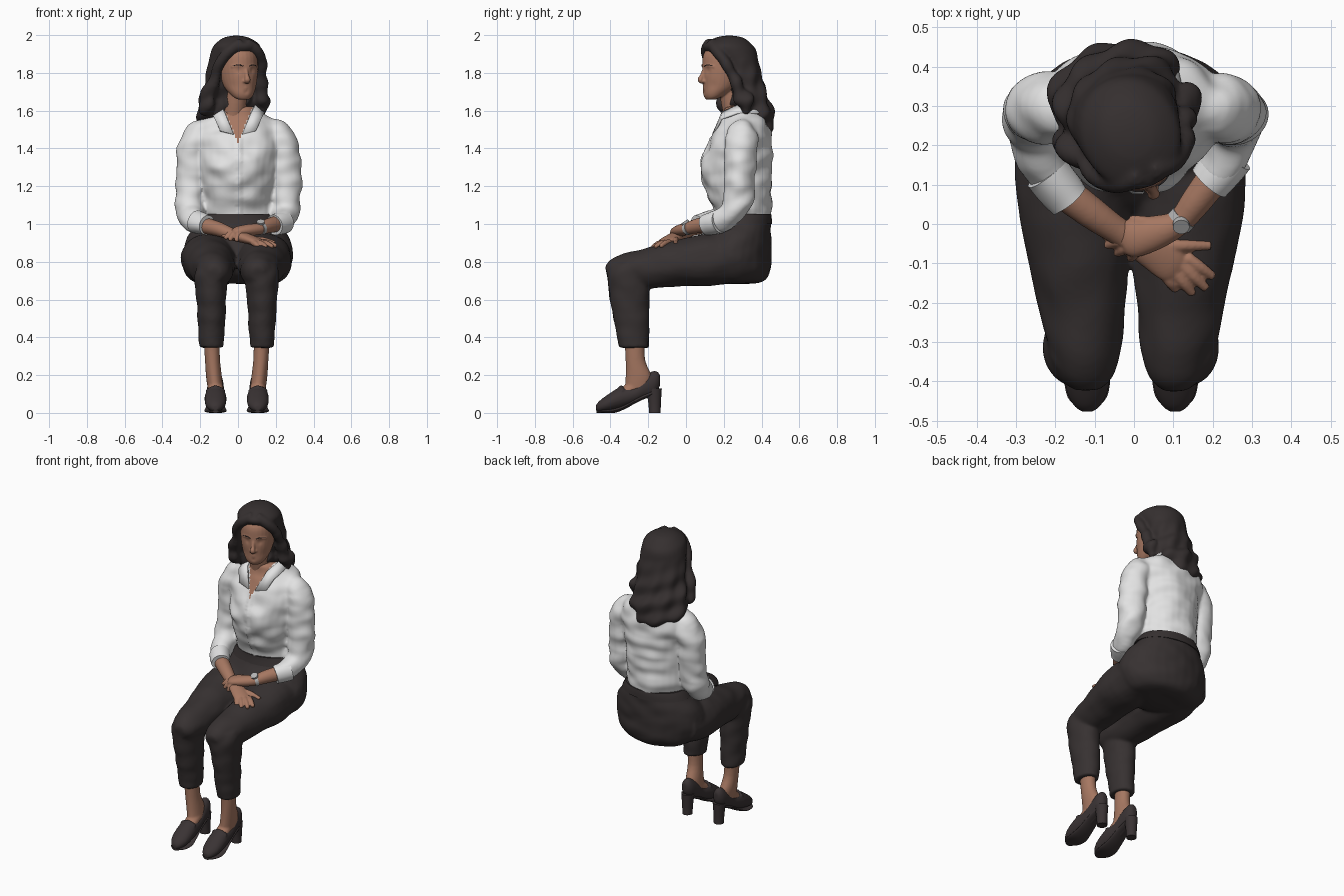
import bpy, bmesh, math
from mathutils import Vector, Matrix, noise

X, Y, Z = Vector((1, 0, 0)), Vector((0, 1, 0)), Vector((0, 0, 1))


def material(name, *rgb):
    m = bpy.data.materials.new(name)
    m.diffuse_color = (*rgb, 1)
    return m


SKIN = material("skin", 0.38, 0.185, 0.12)
SHIRT = material("white cloth", 0.76, 0.76, 0.76)
HAIR = material("dark hair", 0.036, 0.029, 0.029)
TROUSER = material("dark cloth", 0.038, 0.031, 0.031)
SHOE = material("dark leather", 0.042, 0.033, 0.034)
METAL = material("grey metal", 0.45, 0.45, 0.45)


def smooth_path(pts, steps=4):
    out = []
    for i in range(len(pts) - 1):
        p0, p1 = pts[max(i - 1, 0)], pts[i]
        p2, p3 = pts[i + 1], pts[min(i + 2, len(pts) - 1)]
        for k in range(steps):
            t = k / steps
            out.append([0.5 * (2 * b + (c - a) * t + (2 * a - 5 * b + 4 * c - d) * t * t
                               + (3 * b - a - 3 * c + d) * t ** 3)
                        for a, b, c, d in zip(p0, p1, p2, p3)])
    return out + [list(pts[-1])]


def tube(bm, pts, ref=Z, tan=None, n=28):
    """Loft of ellipses; pts are (x, y, z, half width[, half height]), ref is the height axis."""
    path = smooth_path([tuple(p) if len(p) == 5 else (*p, p[3]) for p in pts])
    rings = []
    for i, p in enumerate(path):
        a, b = path[max(i - 1, 0)], path[min(i + 1, len(path) - 1)]
        t = tan or (Vector(b[:3]) - Vector(a[:3])).normalized()
        up = (ref - t * ref.dot(t)).normalized()
        side = t.cross(up)
        c = Vector(p[:3])
        rings.append([bm.verts.new(c + side * p[3] * math.cos(2 * math.pi * j / n)
                                   + up * p[4] * math.sin(2 * math.pi * j / n)) for j in range(n)])
    for r, q in zip(rings, rings[1:]):
        for j in range(n):
            bm.faces.new((r[j], r[(j + 1) % n], q[(j + 1) % n], q[j]))
    bm.faces.new(rings[0])
    bm.faces.new(rings[-1])


def stack(rows, x=0):
    """Horizontal sections given as (z, y, half width, half depth)."""
    return ([(x, y, z, w, h) for z, y, w, h in rows], Y, Z)


def part(name, mat, tubes, voxel=0, smooth=0, sculpt=None, matrix=None):
    bm = bmesh.new()
    for t in tubes:
        tube(bm, *t)
    bmesh.ops.recalc_face_normals(bm, faces=bm.faces)
    return finish(name, mat, bm, voxel, smooth, sculpt, matrix)


def finish(name, mat, bm, voxel=0, smooth=0, sculpt=None, matrix=None):
    me = bpy.data.meshes.new(name)
    bm.to_mesh(me)
    bm.free()
    ob = bpy.data.objects.new(name, me)
    bpy.context.collection.objects.link(ob)
    if voxel:  # fuse the lofts into one skin
        m = ob.modifiers.new("fuse", 'REMESH')
        m.mode, m.voxel_size = 'VOXEL', voxel
        if smooth:
            s = ob.modifiers.new("soften", 'SMOOTH')
            s.factor, s.iterations = 0.5, smooth
        dg = bpy.context.evaluated_depsgraph_get()
        me = bpy.data.meshes.new_from_object(ob.evaluated_get(dg))
        ob.modifiers.clear()
        ob.data = me
    if sculpt:
        moved = [v.co + sculpt(v.co.copy(), v.normal.copy()) for v in me.vertices]
        for v, co in zip(me.vertices, moved):
            v.co = co
    if matrix:
        me.transform(matrix)
    me.materials.clear()
    me.materials.append(mat)
    me.shade_smooth()
    if not voxel:
        me.set_sharp_from_angle(angle=0.8)
    return ob


def bump(co, x, y, z, r):
    return math.exp(-(co - Vector((x, y, z))).length_squared / (r * r))


def cloth(amount):
    return lambda co, n: n * amount * noise.noise(Vector((co.x * 9, co.y * 9, co.z * 15)))


# head and hair are built facing -y, then turned
TURN = Matrix.Translation((-0.005, 0.22, 0)) @ Matrix.Rotation(math.radians(21), 4, 'Z')


def face(co, n):
    d = 0.006 * sum(bump(co, s * 0.036, -0.125, 1.812, 0.017) for s in (-1, 1))
    d += 0.004 * sum(bump(co, s * 0.058, -0.1, 1.735, 0.025) for s in (-1, 1))
    d += 0.004 * bump(co, 0, -0.138, 1.698, 0.012)
    return Y * d


head = [stack([(1.658, -0.095, .024, .022), (1.668, -.088, .045, .038), (1.69, -.07, .064, .064),
               (1.725, -.045, .083, .09), (1.78, -.025, .097, .113), (1.84, -.01, .104, .128),
               (1.9, 0, .102, .13), (1.95, .01, .08, .1), (1.975, .01, .04, .05)]),
        stack([(1.48, .06, .078, .07), (1.56, .05, .065, .066), (1.64, .035, .062, .068), (1.74, .02, .06, .07)]),
        ([(0, -.13, 1.825, .009), (0, -.145, 1.785, .011), (0, -.156, 1.763, .016, .013), (0, -.142, 1.748, .012, .008)], Y),
        ([(-.028, -.119, 1.717, .004), (0, -.129, 1.721, .008, .007), (.028, -.119, 1.717, .004)], Z),
        ([(-.024, -.118, 1.709, .004), (0, -.128, 1.708, .008, .007), (.024, -.118, 1.709, .004)], Z)]
for s in (-1, 1):  # brow ridges and nostrils
    head.append(([(s * .012, -.13, 1.832, .009), (s * .04, -.122, 1.838, .009), (s * .07, -.1, 1.832, .008)], Z))
    head.append(([(s * .006, -.14, 1.757, .01), (s * .017, -.134, 1.756, .007)], Z))
part("head_and_neck", SKIN, head, 0.005, 3, face, TURN)

brows = []
for s in (-1, 1):
    brows.append(([(s * .018, -.138, 1.836, .002), (s * .04, -.13, 1.842, .003), (s * .068, -.109, 1.837, .002)], Z, None, 8))
    brows.append(([(s * .022, -.125, 1.812, .002), (s * .037, -.121, 1.816, .003), (s * .056, -.111, 1.811, .002)], Z, None, 8))
part("brows_and_lashes", HAIR, brows, matrix=TURN)


def waves(co, n):
    f = min(max((1.88 - co.z) / 0.22, 0), 1)
    a = math.atan2(co.x, co.y - 0.03)
    return n * f * (0.008 * math.sin(co.z * 55 + 3 * a) + 0.007 * math.sin(a * 11 + co.z * 22))


hair = [stack([(1.997, .01, .02, .025), (1.985, .01, .07, .078), (1.95, .0, .117, .132), (1.915, .018, .13, .138),
               (1.85, .05, .138, .115), (1.78, .07, .142, .115), (1.7, .095, .15, .11), (1.62, .12, .172, .11),
               (1.55, .15, .158, .095), (1.49, .165, .115, .07), (1.465, .17, .05, .03)])]
for s in (-1, 1):
    hair.append(([(s * .012, -.095, 1.957, .03), (s * .075, -.092, 1.918, .03), (s * .12, -.055, 1.85, .028),
                  (s * .135, -.005, 1.75, .03), (s * .152, .035, 1.65, .045), (s * .152, .055, 1.585, .025)], Y))
part("wavy_hair", HAIR, hair, 0.009, 4, waves, TURN)

# shirt body with sleeves
SLEEVE_END = {-1: (-.175, .075), 1: (.205, .12)}
torso = [stack([(1.035, .30, .185, .146), (1.08, .297, .189, .153), (1.15, .285, .19, .17), (1.25, .272, .2, .183),
                (1.33, .272, .213, .184), (1.42, .287, .228, .17), (1.49, .302, .232, .148), (1.54, .31, .21, .125),
                (1.575, .308, .155, .112), (1.615, .295, .085, .09)])]
for s, (ex, ey) in SLEEVE_END.items():
    torso.append(([(s * .14, .3, 1.505, .062), (s * .205, .295, 1.465, .085), (s * .24, .29, 1.385, .085),
                   (s * .25, .285, 1.27, .082), (s * .254, .28, 1.15, .079), (s * .25, .24, 1.06, .074),
                   (s * .237, .17, 1.02, .062), (ex, ey, 1.0, .05)], Y))


def shirt_shape(co, n):
    d = cloth(0.014)(co, n)
    d += -Y * 0.012 * sum(bump(co, s * .09, .1, 1.3, .07) for s in (-1, 1))
    if co.y < 0.2 and abs(co.x - 0.008) < 0.013 and co.z < 1.46:  # button placket
        d -= Y * 0.006
    return d


shirt = part("shirt", SHIRT, torso, 0.01, 6, shirt_shape)
shirt.data.materials.append(SKIN)
for p in shirt.data.polygons:  # open neck
    if p.center.y < 0.28 and abs(p.center.x) < (p.center.z - 1.43) * 0.42:
        p.material_index = 1

# folded cuffs
for s, (ex, ey) in SLEEVE_END.items():
    part("left_cuff" if s > 0 else "right_cuff", SHIRT,
         [([(ex + s * .045, ey + .055, 1.012, .06), (ex + s * .02, ey + .022, 1.004, .059),
            (ex - s * .012, ey - .016, .994, .054)], Z)], sculpt=cloth(0.006))

# collar leaves
top = [(0, .4, 1.63), (.075, .36, 1.635), (.093, .27, 1.63), (.072, .19, 1.595), (.022, .138, 1.475)]
low = [(0, .44, 1.585), (.115, .385, 1.59), (.14, .27, 1.59), (.125, .183, 1.56), (.095, .148, 1.495)]
bm = bmesh.new()
for s in (-1, 1):
    rows = [[bm.verts.new((s * x, y, z)) for x, y, z in r] for r in (top, low)]
    for i in range(4):
        bm.faces.new((rows[0][i], rows[0][i + 1], rows[1][i + 1], rows[1][i]))
bmesh.ops.remove_doubles(bm, verts=bm.verts, dist=0.001)
bmesh.ops.recalc_face_normals(bm, faces=bm.faces)
collar = finish("collar", SHIRT, bm)
collar.modifiers.new("thickness", 'SOLIDIFY').thickness = 0.012

# trousers
legs = [stack([(.683, .27, .12, .08), (.697, .265, .2, .14), (.725, .25, .245, .185), (.77, .243, .275, .208),
               (.85, .243, .293, .21), (.93, .272, .27, .18), (1.0, .297, .218, .154), (1.05, .30, .192, .148)])]
for s in (-1, 1):
    o = -.007
    legs.append(([(o + s * .135, .3, .82, .145, .125), (o + s * .15, .12, .81, .145, .138),
                  (o + s * .138, -.05, .79, .132, .122), (o + s * .126, -.2, .765, .112, .107),
                  (o + s * .118, -.31, .752, .094, .095), (o + s * .114, -.385, .745, .072, .07),
                  (o + s * .114, -.42, .74, .035, .035)], Z))
    legs.append(stack([(.79, -.31, .075, .085), (.73, -.312, .09, .105), (.66, -.302, .086, .106),
                       (.58, -.297, .078, .102), (.45, -.283, .071, .09), (.345, -.277, .065, .08)], o + s * .134))
part("trousers", TROUSER, legs, 0.01, 6, cloth(0.006))
part("waistband", TROUSER, [stack([(1.0, .297, .222, .158), (1.03, .3, .206, .154), (1.052, .3, .192, .151)])])

# ankles, shoes and heels
for s, side in ((-1, "right"), (1, "left")):
    x = s * .112 - .007
    part(side + "_ankle", SKIN, [([(s * .133 - .007, -.272, .39, .042, .054), (s * .128 - .007, -.268, .28, .04, .052),
                                   (x + s * .008, -.25, .19, .042, .07), (x, -.255, .12, .04, .07)], Y, Z),
                                 ([(x, -.24, .15, .038, .04), (x, -.3, .12, .042, .035), (x, -.37, .075, .042, .03)], Z)],
         0.007, 4)
    rows = [(-.477, .026, .015, .014), (-.46, .034, .036, .028), (-.42, .05, .054, .043), (-.36, .075, .058, .056),
            (-.32, .085, .055, .054), (-.27, .1, .048, .05), (-.22, .135, .044, .062), (-.175, .155, .04, .066),
            (-.15, .168, .03, .05), (-.137, .172, .014, .026)]
    part(side + "_shoe", SHOE, [([(x, y, z, w, h) for y, z, w, h in rows], Z, Y),
                                ([(x - .05, -.335, .115, .008), (x, -.345, .137, .01), (x + .05, -.335, .115, .008)], Z)],
         0.007, 2, lambda co, n: Z * max(0, .004 - co.z))
    part(side + "_shoe_heel", SHOE, [stack([(0, -.165, .03, .031), (.05, -.166, .031, .033), (.13, -.17, .038, .042)], x)])
    part(side + "_shoe_sole", SHOE, [([(x, -.473, .008, .018, .008), (x, -.44, .008, .05, .008), (x, -.38, .012, .059, .012),
                                       (x, -.32, .034, .05, .012), (x, -.25, .075, .042, .014),
                                       (x, -.18, .105, .036, .014)], Z, Y)])


# folded arms: forearm, palm, then fingers from the knuckles to each tip
def arm(name, path, knuckles, tips, lift):
    tubes = [(path, Z)]
    for k, t in zip(knuckles, tips):
        a, b = Vector(k), Vector(t)
        m = a.lerp(b, .5) + Z * lift
        tubes.append(([(*a, .016), (*m, .015), (*b, .011)], Z, None, 14))
    part(name, SKIN, tubes, 0.005, 3)


arm("right_forearm_and_hand",
    [(-.215, .11, 1.0, .046), (-.11, .03, .975, .041, .039), (-.03, -.025, .945, .035, .032),
     (.04, -.065, .925, .045, .028), (.095, -.1, .908, .05, .022), (.118, -.115, .9, .038, .014)],
    [(.135, -.085, .904), (.118, -.102, .904), (.1, -.118, .903), (.08, -.13, .9), (.07, -.055, .92)],
    [(.203, -.135, .882), (.185, -.165, .878), (.15, -.178, .876), (.108, -.168, .876), (.195, -.055, .9)], .006)
arm("left_forearm_and_hand",
    [(.22, .14, 1.005, .044), (.16, .06, .99, .039), (.115, .005, .975, .033, .031),
     (.06, -.02, .968, .043, .032), (0, -.035, .96, .05, .028), (-.025, -.04, .952, .04, .02)],
    [(-.02, -.012, .957), (-.015, -.032, .958), (-.008, -.052, .952), (.01, -.066, .945), (.06, .0, .963)],
    [(-.082, -.028, .93), (-.07, -.055, .922), (-.045, -.075, .912), (-.01, -.088, .908), (-.01, .012, .963)], .01)

# wristwatch
part("watch_band", METAL, [([(.127, .017, .978, .036, .035), (.114, .003, .974, .036, .034)], Z)])
part("watch_face", METAL, [([(.12, .001, 1.0, .021), (.12, -.008, 1.014, .021)], X)])
